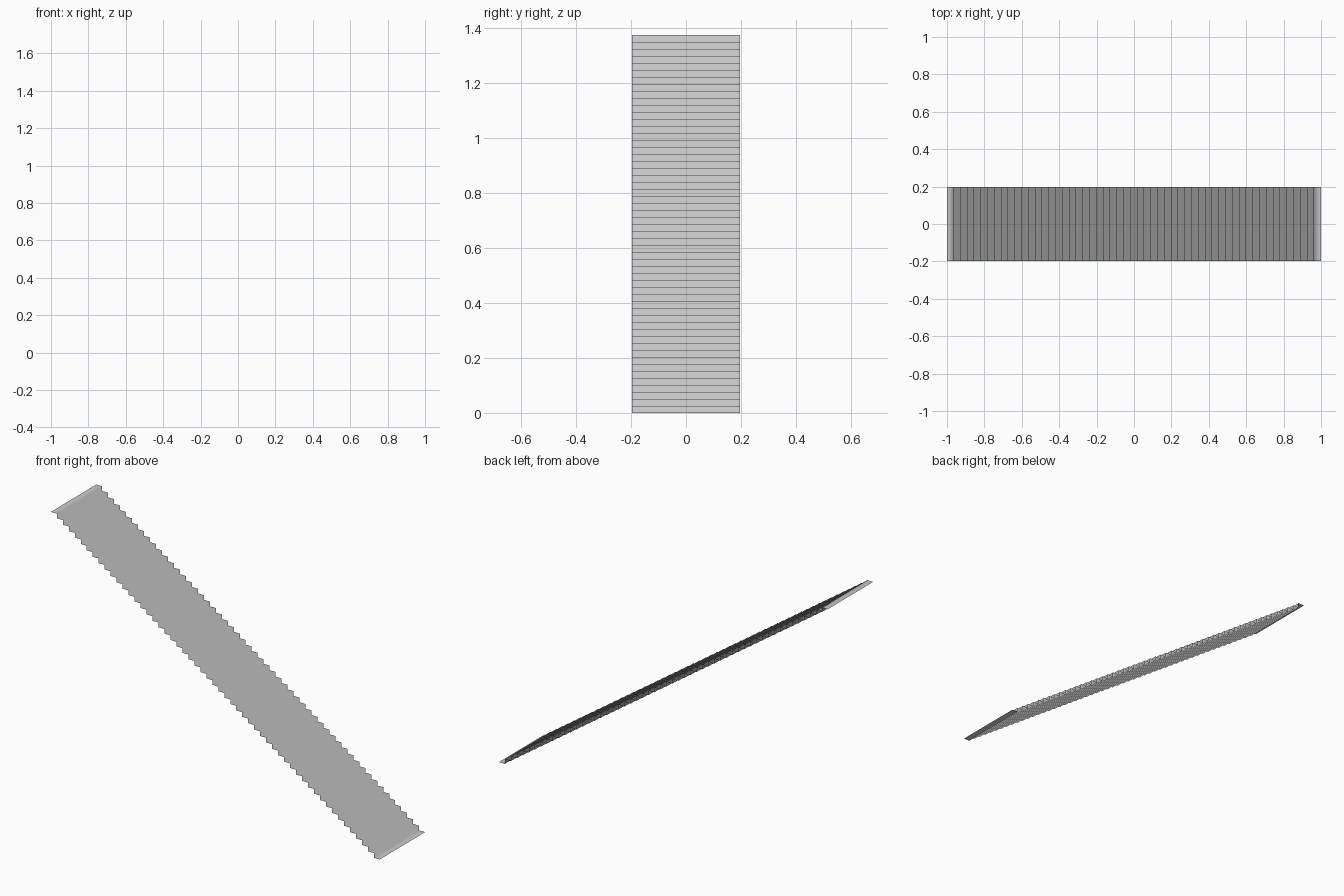
import bpy, bmesh

if "Cube" in bpy.data.objects:
    bpy.data.objects.remove(bpy.data.objects["Cube"])

TREADS = 55
RISE_TOTAL = 1.375
HALF_WIDTH = 0.197
run = 2.0 / TREADS
rise = RISE_TOTAL / (TREADS - 1)

# Stair profile: tread, riser, tread ... descending toward +x
profile = []
for i in range(TREADS):
    z = RISE_TOTAL - i * rise
    profile += [(-1 + i * run, z), (-1 + (i + 1) * run, z)]

# Sweep the profile across the width as a thin open sheet
bm = bmesh.new()
rows = [[bm.verts.new((x, y, z)) for y in (-HALF_WIDTH, HALF_WIDTH)]
        for x, z in profile]
for a, b in zip(rows, rows[1:]):
    bm.faces.new((a[0], b[0], b[1], a[1])).smooth = True

mesh = bpy.data.meshes.new("stair_sheet")
bm.to_mesh(mesh)
bm.free()
stairs = bpy.data.objects.new("stair_sheet", mesh)
bpy.context.collection.objects.link(stairs)
